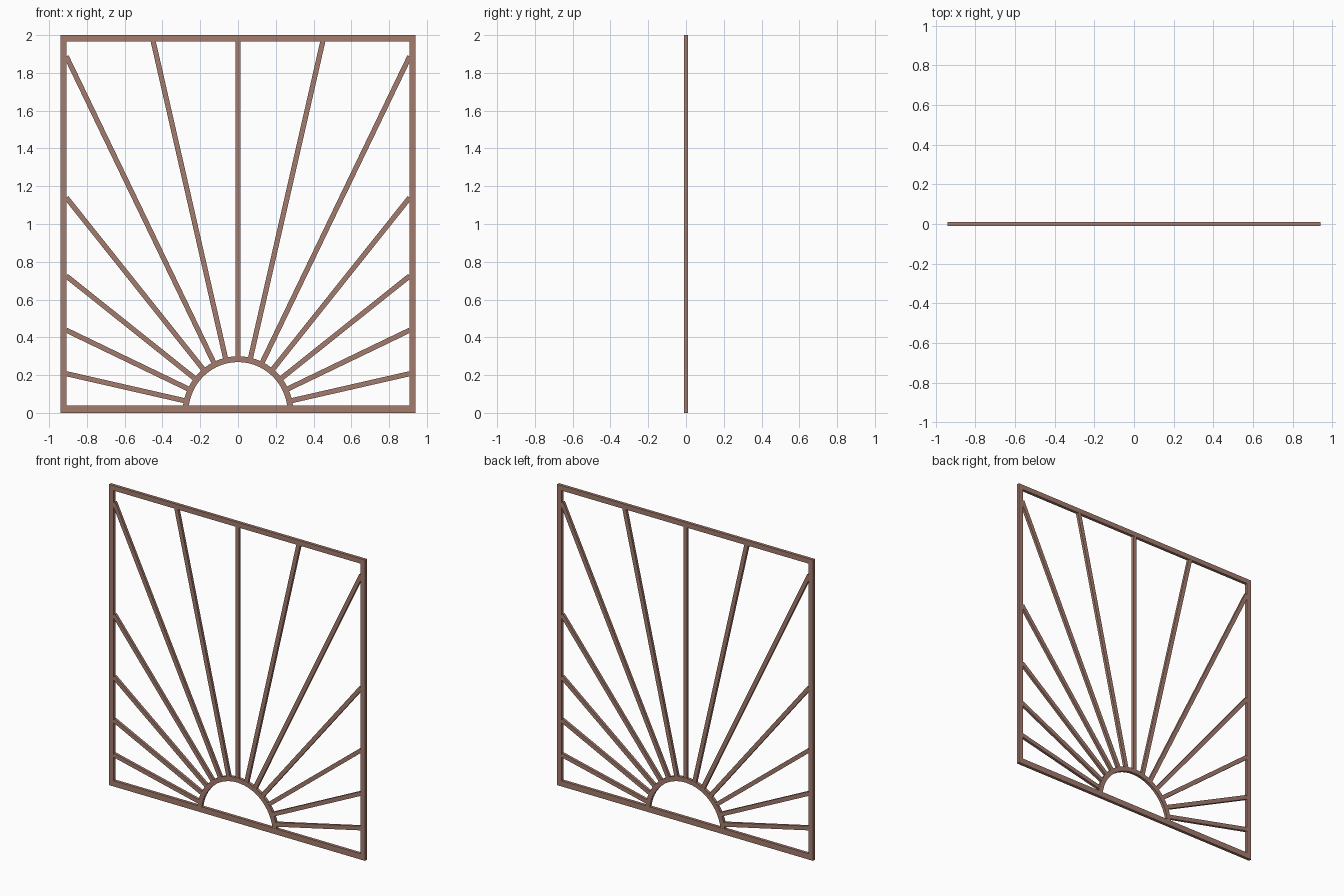
import bpy, bmesh, math

if "Cube" in bpy.data.objects:
    bpy.data.objects.remove(bpy.data.objects["Cube"])

W, H = 0.941, 2.0           # half width, height
FRAME, DEPTH = 0.033, 0.02  # frame bar width, frame depth
RAY = 0.027                 # ray width
N = 14                      # fan divisions over the half circle

brown = bpy.data.materials.new("brown_metal")
brown.diffuse_color = (0.37, 0.20, 0.155, 1)
brown.use_nodes = True
brown.node_tree.nodes["Principled BSDF"].inputs["Base Color"].default_value = brown.diffuse_color


def finish(name, bm):
    bmesh.ops.recalc_face_normals(bm, faces=bm.faces)
    mesh = bpy.data.meshes.new(name)
    bm.to_mesh(mesh)
    bm.free()
    mesh.materials.append(brown)
    obj = bpy.data.objects.new(name, mesh)
    bpy.context.collection.objects.link(obj)
    return obj


def bar(name, x, z, sx, sz, sy=DEPTH, tilt=0.0):
    bm = bmesh.new()
    bmesh.ops.create_cube(bm, size=1)
    bmesh.ops.scale(bm, vec=(sx, sy, sz), verts=bm.verts)
    obj = finish(name, bm)
    obj.location = (x, 0, z)
    obj.rotation_euler = (0, -tilt, 0)
    return obj


# Outer frame
inner = 2 * (W - FRAME)
for side, label in ((-1, "left"), (1, "right")):
    bar(f"frame_{label}", side * (W - FRAME / 2), H / 2, FRAME, H)
bar("frame_top", 0, H - FRAME / 2, inner, FRAME)
BASE = 0.038
bar("frame_bottom", 0, BASE / 2, inner, BASE)

# Rays fanning out from the bottom centre to the frame
for i in range(1, N):
    a = math.pi * i / N
    c, s = math.cos(a), math.sin(a)
    end = (H - FRAME + 0.004) / s
    if abs(c) > 1e-6:
        end = min(end, (W - FRAME + 0.001) / abs(c))
    start = 0.278
    mid = (start + end) / 2
    bar(f"ray_{i:02d}", c * mid, s * mid, end - start, RAY, DEPTH - 0.002, a)

# Half-round arch at the bottom centre
bm = bmesh.new()
SEG, R_IN, R_OUT, D = 28, 0.263, 0.294, DEPTH / 2 - 0.0005
rings = []
for i in range(SEG + 1):
    a = math.pi * i / SEG
    lift = 0.006 * math.sin(a)
    rings.append([bm.verts.new((r * math.cos(a), y, r * math.sin(a) + lift))
                  for r, y in ((R_IN, -D), (R_OUT, -D), (R_OUT, D), (R_IN, D))])
for p, q in zip(rings, rings[1:]):
    for k in range(4):
        bm.faces.new((p[k], p[(k + 1) % 4], q[(k + 1) % 4], q[k]))
bm.faces.new(rings[0])
bm.faces.new(rings[-1])
finish("sun_arch", bm)
